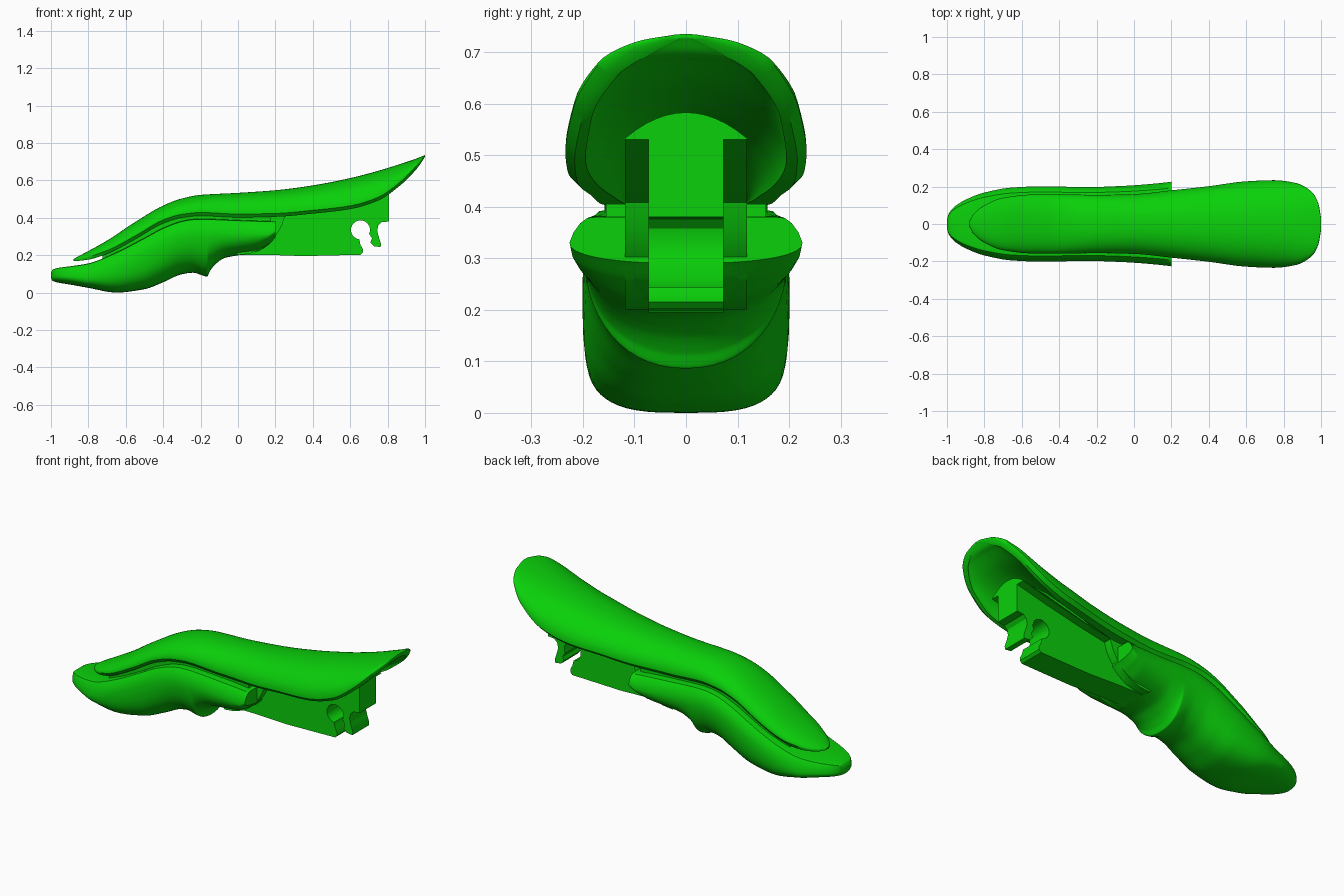
import bpy, bmesh, math

if "Cube" in bpy.data.objects:
    bpy.data.objects.remove(bpy.data.objects["Cube"], do_unlink=True)

green = bpy.data.materials.new("bright_green")
green.use_nodes = True
colour = (0.003, 0.63, 0.003, 1.0)
green.diffuse_color = colour
green.node_tree.nodes["Principled BSDF"].inputs["Base Color"].default_value = colour


def finish(name, bm, angle=35):
    bmesh.ops.recalc_face_normals(bm, faces=bm.faces)
    mesh = bpy.data.meshes.new(name)
    bm.to_mesh(mesh)
    bm.free()
    obj = bpy.data.objects.new(name, mesh)
    bpy.context.collection.objects.link(obj)
    mesh.materials.append(green)
    bpy.ops.object.select_all(action='DESELECT')
    obj.select_set(True)
    bpy.context.view_layer.objects.active = obj
    bpy.ops.object.shade_smooth_by_angle(angle=math.radians(angle))
    return obj


def refine(rows, steps=8):
    """Smooth, overshoot-free interpolation of a table whose first column is x."""
    def slope(i, c):
        if i in (0, len(rows) - 1):
            j = max(i, 1)
            return (rows[j][c] - rows[j-1][c]) / (rows[j][0] - rows[j-1][0])
        a = (rows[i][c] - rows[i-1][c]) / (rows[i][0] - rows[i-1][0])
        b = (rows[i+1][c] - rows[i][c]) / (rows[i+1][0] - rows[i][0])
        return 2 * a * b / (a + b) if a * b > 0 else 0
    out = []
    for i in range(len(rows) - 1):
        dx = rows[i+1][0] - rows[i][0]
        for s in range(steps):
            t = s / steps
            row = [rows[i][0] + t * dx]
            for c in range(1, len(rows[0])):
                row.append((2*t**3 - 3*t*t + 1) * rows[i][c] + (3*t*t - 2*t**3) * rows[i+1][c]
                           + dx * ((t**3 - 2*t*t + t) * slope(i, c) + (t**3 - t*t) * slope(i+1, c)))
            out.append(row)
    return out + [list(rows[-1])]


def loft(name, rows, section, angle=35):
    """Skin closed y-z rings along x and cap both ends."""
    bm = bmesh.new()
    rings = [[bm.verts.new((r[0], y, z)) for y, z in section(*r[1:])] for r in rows]
    n = len(rings[0])
    for a, b in zip(rings, rings[1:]):
        for i in range(n):
            j = (i + 1) % n
            bm.faces.new((a[i], a[j], b[j], b[i]))
    bm.faces.new(rings[0])
    bm.faces.new(rings[-1])
    return finish(name, bm, angle)


def plate(name, outline, half):
    """Extrude an x-z outline evenly to both sides of the centre plane."""
    bm = bmesh.new()
    face = bm.faces.new([bm.verts.new((x, -half, z)) for x, z in outline])
    new = bmesh.ops.extrude_face_region(bm, geom=[face])["geom"]
    bmesh.ops.translate(bm, vec=(0, 2 * half, 0),
                        verts=[v for v in new if isinstance(v, bmesh.types.BMVert)])
    return finish(name, bm, 30)


def power(v, p):
    return math.copysign(abs(v) ** p, v)


# Upper shell: x, half width, top, rim, hollow half width, hollow height
shell = refine([
    (-0.88, 0.012, 0.178, 0.168, 0.006, 0.002),
    (-0.86, 0.050, 0.190, 0.169, 0.025, 0.002),
    (-0.80, 0.100, 0.222, 0.176, 0.050, 0.002),
    (-0.70, 0.140, 0.278, 0.207, 0.080, 0.002),
    (-0.55, 0.157, 0.377, 0.285, 0.090, 0.002),
    (-0.40, 0.158, 0.465, 0.370, 0.090, 0.002),
    (-0.30, 0.157, 0.503, 0.400, 0.090, 0.002),
    (-0.20, 0.156, 0.522, 0.410, 0.090, 0.002),
    (0.00, 0.160, 0.533, 0.402, 0.090, 0.002),
    (0.20, 0.180, 0.547, 0.405, 0.115, 0.015),
    (0.40, 0.202, 0.573, 0.422, 0.145, 0.085),
    (0.60, 0.228, 0.612, 0.446, 0.175, 0.132),
    (0.75, 0.234, 0.651, 0.492, 0.195, 0.118),
    (0.87, 0.218, 0.688, 0.575, 0.182, 0.068),
    (0.95, 0.172, 0.715, 0.655, 0.132, 0.028),
    (0.985, 0.112, 0.729, 0.702, 0.060, 0.003),
    (1.00, 0.035, 0.735, 0.727, 0.010, 0.001)])


def shell_ring(w, top, rim, iw, ih):
    lip = min(0.018, 0.3 * (top - rim))
    n = 32
    arc = [math.pi * i / n for i in range(n + 1)]
    pts = [(w - lip * min(1, w * 5), rim)]
    pts += [(w * power(math.cos(a), 0.9), rim + lip + (top - rim - lip) * math.sin(a)) for a in arc]
    pts += [(-pts[0][0], rim)]
    pts += [(-iw * power(math.cos(a), 1.1), rim + ih * math.sin(a)) for a in arc]
    return pts


loft("upper_shell", shell, shell_ring)

# Recessed neck joining the shell to the lower grip
neck = [(r[0], r[1] - 0.022, r[3]) for r in shell if -0.73 < r[0] < 0.19]
loft("neck", neck, lambda w, z: [(w, z + 0.008), (w, z - 0.05), (-w, z - 0.05), (-w, z + 0.008)])

# Lower grip: x, half width, top, bottom, roundness
grip = refine([
    (-1.00, 0.025, 0.108, 0.077, 2.2),
    (-0.99, 0.056, 0.123, 0.062, 2.2),
    (-0.96, 0.092, 0.132, 0.053, 2.3),
    (-0.90, 0.130, 0.140, 0.043, 2.5),
    (-0.80, 0.168, 0.156, 0.025, 3.0),
    (-0.65, 0.195, 0.215, 0.000, 3.2),
    (-0.50, 0.201, 0.292, 0.018, 3.0),
    (-0.40, 0.200, 0.345, 0.055, 2.7),
    (-0.30, 0.198, 0.382, 0.098, 2.4),
    (-0.24, 0.198, 0.392, 0.106, 2.3),
    (-0.165, 0.199, 0.394, 0.086, 2.2),
    (-0.15, 0.200, 0.393, 0.115, 2.2),
    (-0.12, 0.201, 0.392, 0.152, 2.3),
    (-0.07, 0.203, 0.390, 0.185, 2.4),
    (0.00, 0.207, 0.387, 0.199, 2.4),
    (0.10, 0.215, 0.384, 0.216, 2.3),
    (0.16, 0.221, 0.382, 0.252, 2.3),
    (0.20, 0.226, 0.380, 0.290, 2.3)])


def grip_ring(w, top, bottom, k):
    mid = top - min(0.07, 0.55 * (top - bottom))
    n = 28
    pts = []
    for i in range(n + 1):
        a = math.pi * i / n
        pts.append((w * power(math.cos(a), 2 / k), mid - (mid - bottom) * math.sin(a) ** (2 / k)))
    edge = [(0.965, 0.4), (0.91, 0.75), (0.85, 0.96), (0.77, 1.0)]
    pts += [(-w * f, mid + (top - mid) * g) for f, g in edge]
    pts += [(w * f, mid + (top - mid) * g) for f, g in reversed(edge)]
    return pts


loft("lower_grip", grip, grip_ring)

# Rounded end of the grip core around the bracket
plate("grip_core", [(-0.05, 0.25), (0.0, 0.201), (0.06, 0.207), (0.12, 0.228), (0.17, 0.264),
                    (0.21, 0.315), (0.235, 0.36), (0.25, 0.408), (-0.05, 0.42)], 0.118)

# Clamp bracket: side outline with an open round socket and a hook
socket = []
for i in range(19):
    a = math.radians(262 - (262 + 25) * i / 18)
    socket.append((0.655 + 0.051 * math.cos(a), 0.335 + 0.051 * math.sin(a)))
outline = [(-0.05, 0.21), (0.0, 0.201), (0.15, 0.202), (0.35, 0.195), (0.655, 0.202),
           (0.668, 0.215), (0.668, 0.232), (0.655, 0.255)] + socket + [
           (0.716, 0.29), (0.708, 0.268), (0.725, 0.248), (0.762, 0.243), (0.765, 0.26),
           (0.752, 0.30), (0.744, 0.33), (0.750, 0.358), (0.768, 0.376), (0.808, 0.38),
           (0.808, 0.56), (0.62, 0.55), (0.35, 0.48), (-0.05, 0.43)]
plate("clamp_bracket", outline, 0.073)


# Arched cap of the bracket inside the hollow, with a sloping underside
def cap_ring(crown, base):
    arch = [-0.118 + 0.236 * i / 12 for i in range(13)]
    top = [(y, crown - (crown - base - 0.003) * (y / 0.118) ** 2) for y in arch]
    return top + [(0.118, base), (-0.118, base)]


loft("bracket_cap", [(0.24, 0.45, 0.407), (0.40, 0.502, 0.436), (0.62, 0.568, 0.483), (0.808, 0.583, 0.530)], cap_ring)
